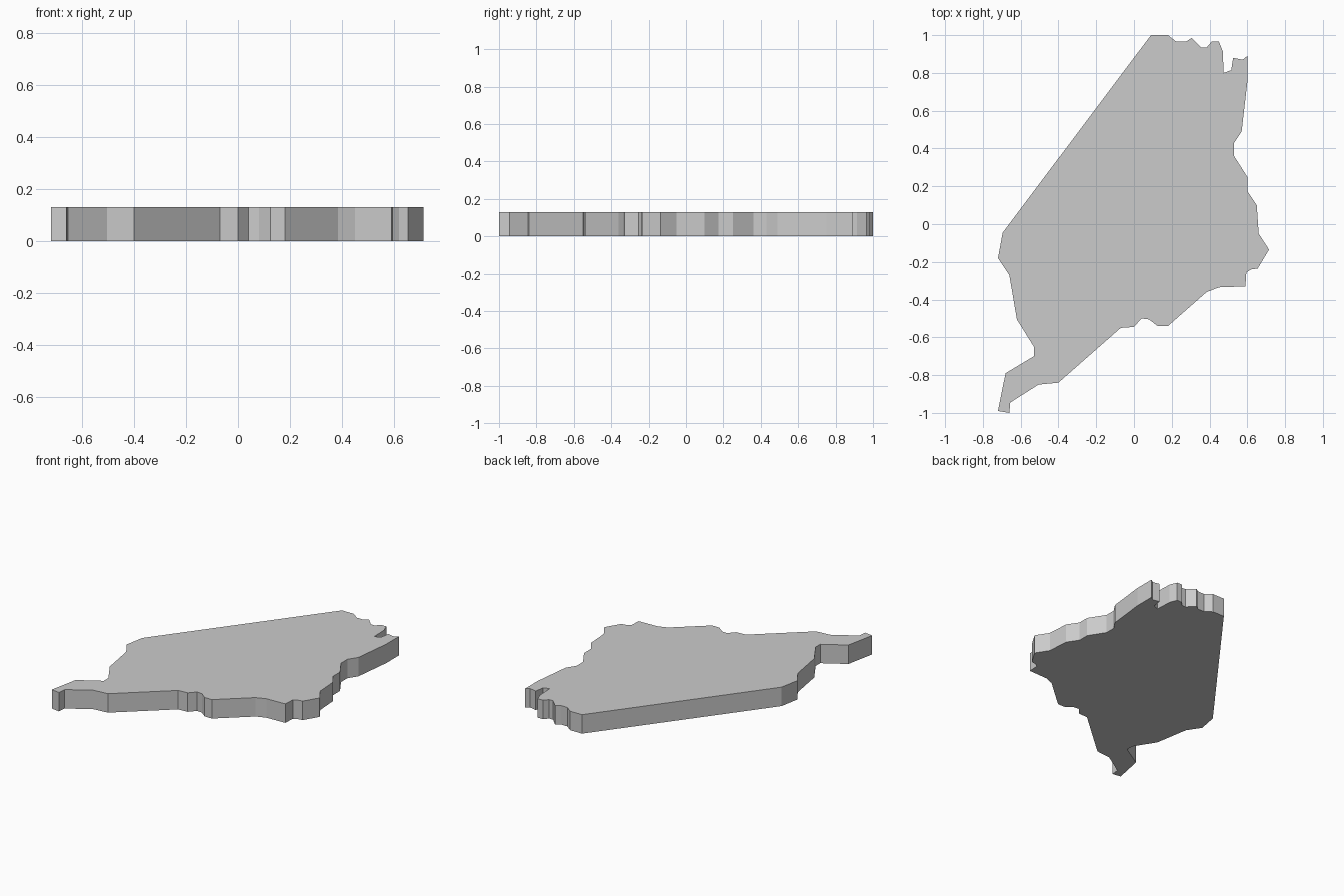
import bpy, bmesh

HEIGHT = 0.13

# Outline of the slab seen from above, clockwise, split by side
north_edge = [(0.09, 1), (0.18, 1), (0.225, 0.965), (0.275, 0.965), (0.305, 0.985),
              (0.355, 0.935), (0.385, 0.935), (0.41, 0.965), (0.45, 0.965), (0.47, 0.915),
              (0.475, 0.8), (0.515, 0.815), (0.525, 0.88), (0.575, 0.87), (0.6, 0.89)]
east_edge = [(0.6, 0.75), (0.57, 0.49), (0.53, 0.43), (0.53, 0.36), (0.6, 0.25),
             (0.6, 0.175), (0.65, 0.1), (0.66, -0.05), (0.715, -0.135), (0.655, -0.235),
             (0.62, -0.24), (0.595, -0.255), (0.59, -0.33)]
south_edge = [(0.45, -0.335), (0.385, -0.36), (0.18, -0.54), (0.125, -0.54), (0.08, -0.505),
              (0.04, -0.5), (0, -0.545), (-0.07, -0.55), (-0.4, -0.84), (-0.505, -0.85),
              (-0.655, -0.945), (-0.66, -1)]
west_edge = [(-0.72, -0.99), (-0.68, -0.79), (-0.53, -0.7), (-0.53, -0.65), (-0.62, -0.505),
             (-0.66, -0.27), (-0.72, -0.18), (-0.695, -0.045)]


def extruded_slab(name, outline, height):
    bm = bmesh.new()
    base = bm.faces.new([bm.verts.new((x, y, 0)) for x, y in outline])
    result = bmesh.ops.extrude_face_region(bm, geom=[base], use_keep_orig=True)
    top = [v for v in result["geom"] if isinstance(v, bmesh.types.BMVert)]
    bmesh.ops.translate(bm, verts=top, vec=(0, 0, height))
    bmesh.ops.recalc_face_normals(bm, faces=bm.faces)
    mesh = bpy.data.meshes.new(name)
    bm.to_mesh(mesh)
    bm.free()
    obj = bpy.data.objects.new(name, mesh)
    bpy.context.collection.objects.link(obj)
    return obj


# Flat map-like slab with straight walls
extruded_slab("region_slab", north_edge + east_edge + south_edge + west_edge, HEIGHT)
